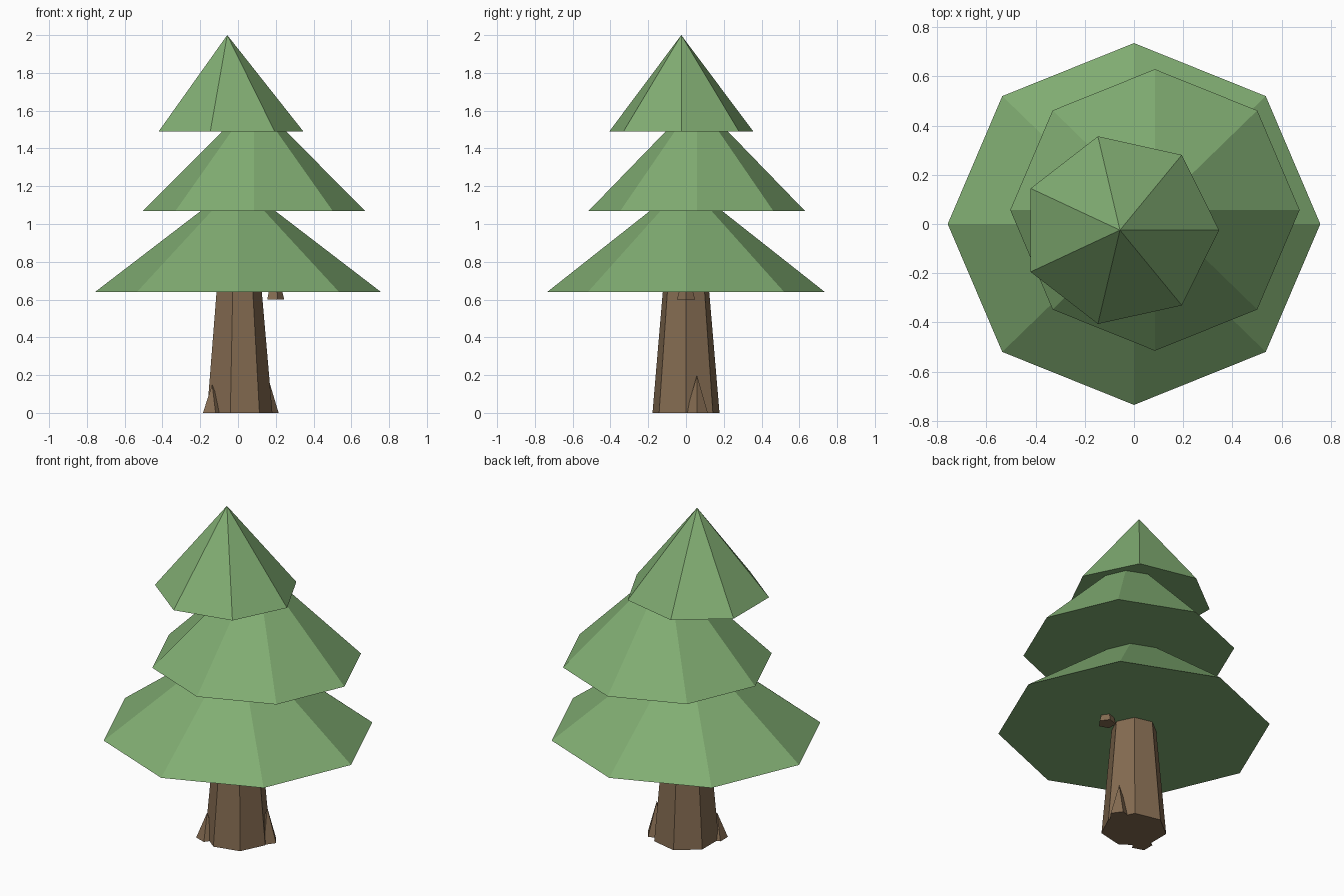
import bpy
from mathutils import Matrix

if "Cube" in bpy.data.objects:
    bpy.data.objects.remove(bpy.data.objects["Cube"])


def material(name, rgb):
    m = bpy.data.materials.new(name)
    m.diffuse_color = (*rgb, 1)
    m.use_nodes = True
    m.node_tree.nodes["Principled BSDF"].inputs["Base Color"].default_value = m.diffuse_color
    return m


GREEN = material("leaf green", (0.22, 0.42, 0.17))
BROWN = material("bark brown", (0.23, 0.147, 0.082))


def ring_cone(name, sides, centre, z0, z1, rx, ry, top, mat):
    """Flat-faced cone or frustum; first corner points to +x, top = top/bottom ratio."""
    import math
    verts = []
    for z, s in ((z0, 1.0), (z1, top)):
        if s == 0:
            verts.append((centre[0], centre[1], z))
            continue
        for i in range(sides):
            a = 2 * math.pi * i / sides
            verts.append((centre[0] + rx * s * math.cos(a),
                          centre[1] + ry * s * math.sin(a), z))
    n = sides
    faces = [tuple(reversed(range(n)))]
    for i in range(n):
        j = (i + 1) % n
        faces.append((i, j, n) if top == 0 else (i, j, n + j, n + i))
    if top:
        faces.append(tuple(range(n, 2 * n)))
    me = bpy.data.meshes.new(name)
    me.from_pydata(verts, [], faces)
    me.materials.append(mat)
    ob = bpy.data.objects.new(name, me)
    bpy.context.collection.objects.link(ob)
    return ob


# Foliage tiers
ring_cone("lower_foliage", 8, (0, 0), 0.64, 1.22, 0.757, 0.735, 0, GREEN)
ring_cone("middle_foliage", 8, (0.085, 0.057), 1.07, 1.66, 0.588, 0.572, 0, GREEN)
ring_cone("top_foliage", 7, (-0.057, -0.025), 1.49, 2.0, 0.403, 0.391, 0, GREEN)

# Trunk, roots and branch stub
ring_cone("trunk", 7, (0, 0), 0, 0.75, 0.182, 0.182, 0.64, BROWN)
ring_cone("right_root", 5, (0.155, 0.058), 0, 0.2, 0.06, 0.06, 0, BROWN)
ring_cone("left_root", 5, (-0.137, -0.1), 0, 0.15, 0.06, 0.06, 0, BROWN)
ring_cone("branch_stub", 5, (0.195, 0), 0.6, 0.7, 0.05, 0.05, 0.5, BROWN)
